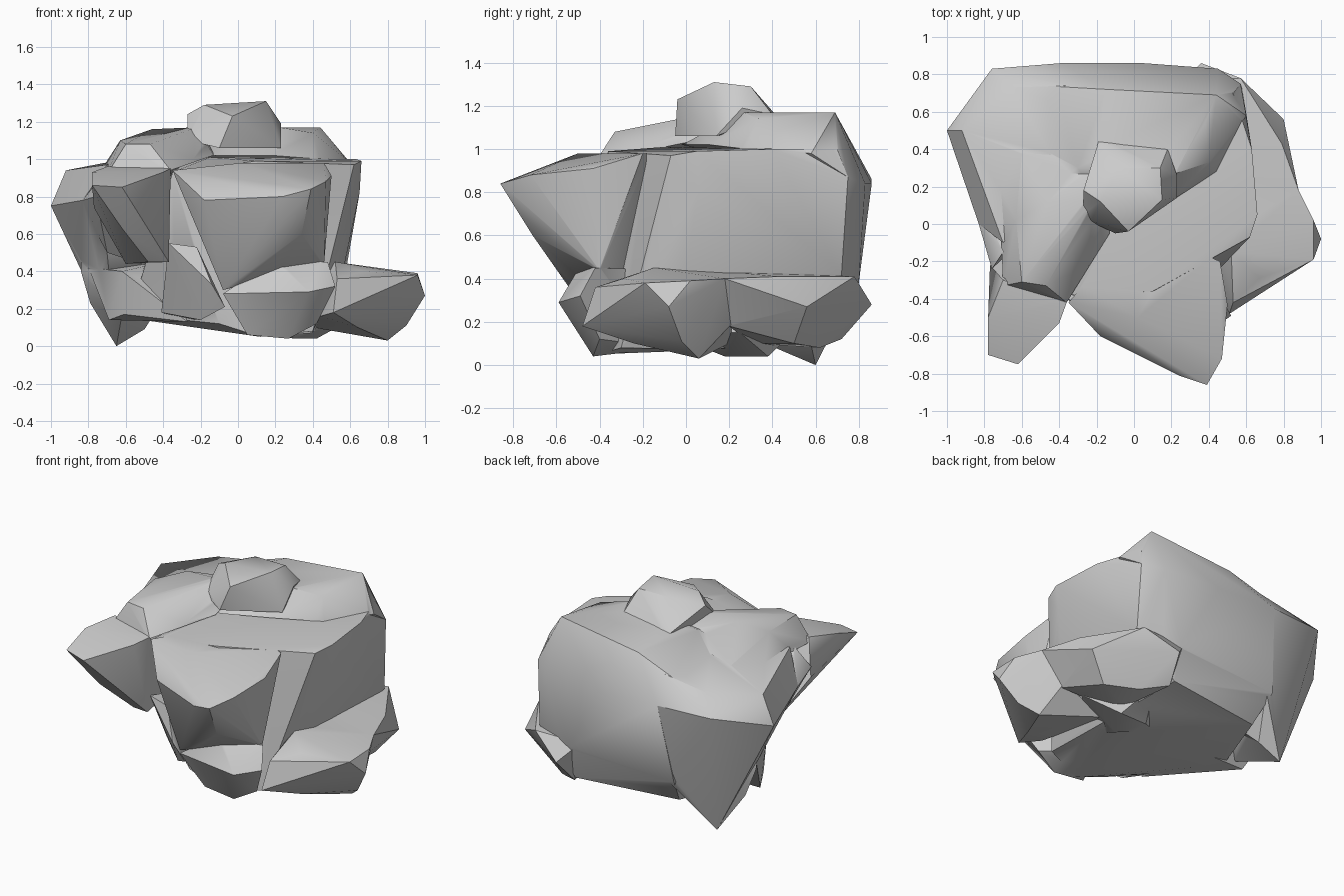
import bpy, bmesh, math


def chunk(name, pts):
    """Angular rock chunk: the convex hull of a few corner points."""
    bm = bmesh.new()
    for p in pts:
        bm.verts.new(p)
    bmesh.ops.convex_hull(bm, input=bm.verts[:])
    loose = [v for v in bm.verts if not v.link_faces]
    bmesh.ops.delete(bm, geom=loose, context='VERTS')
    bmesh.ops.recalc_face_normals(bm, faces=bm.faces[:])
    me = bpy.data.meshes.new(name)
    bm.to_mesh(me)
    bm.free()
    ob = bpy.data.objects.new(name, me)
    bpy.context.collection.objects.link(ob)
    return ob


# Main block with steep right and rear walls
boulder = chunk("boulder", [
    (.66, .05, .99), (.65, .06, .82), (.63, .40, 1.0), (.57, .75, .87),
    (.58, .72, .42), (.57, .0, .44), (.62, -.07, .97), (.45, .83, .84),
    (.05, .86, .84), (-.39, .86, .86), (.30, .80, .38), (-.45, .77, .33),
    (.53, .70, 1.0), (-.25, .70, 1.0), (-.15, -.10, 1.01), (-.35, -.38, .93),
    (.10, -.36, .99), (-.10, -.37, .12), (.12, -.40, .05), (.40, -.30, .08),
    (.40, .12, .07), (.30, .74, .15), (-.40, .64, .15), (-.58, .15, .15),
    (-.40, -.12, .15)])

# Raised rear plateau with a steep right side
plateau = chunk("plateau", [
    (.57, .75, .87), (.60, .58, .98), (.44, .28, 1.0), (.18, .11, 1.02),
    (-.12, -.02, 1.02), (-.50, .15, 1.0), (-.50, .74, .98), (.44, .69, 1.17),
    (.38, .54, 1.17), (.40, .33, 1.14), (.22, .27, 1.17), (-.15, .72, 1.10),
    (-.30, .30, 1.13), (.45, .83, .84), (.05, .86, .84), (-.39, .86, .86)])

# Left bulge tapering down to a spike
left_bulge = chunk("left_bulge", [
    (-1, .50, .75), (-.92, .50, .94), (-.76, .83, .86), (-.39, .86, .86),
    (-.83, .0, .78), (-.70, -.10, .97), (-.40, .30, 1.04), (-.65, .60, 0),
    (-.50, .58, .09), (-.84, .43, .46), (-.70, .10, .50), (-.40, .77, .33),
    (-.66, .73, .97), (-.35, .74, 1.02), (-.3, .3, .4)])
spike = chunk("spike", [
    (-.84, .44, .47), (-.84, .46, .40), (-.79, .50, .23), (-.65, .60, 0),
    (-.50, .58, .09), (-.62, .20, .17), (-.66, .70, .40), (-.40, .4, .40)])

# Overhanging ledge at the front left
left_prow = chunk("left_prow", [
    (-.78, -.70, .86), (-.62, -.75, .85), (-.40, -.53, .93), (-.36, -.42, .95),
    (-.78, -.50, .93), (-.70, -.30, .96), (-.77, -.22, .74), (-.62, -.58, .63),
    (-.37, -.43, .45), (-.48, -.42, .45), (-.60, -.05, .44), (-.40, .0, .50)])
left_wall = chunk("left_wall", [
    (-.83, .0, .78), (-.83, .12, .74), (-.76, -.24, .80), (-.70, .05, .50),
    (-.4, .1, .4), (-.4, .1, .9), (-.70, -.15, .95)])

# Low foot under the left side and the lump beside it
left_foot = chunk("left_foot", [
    (-.80, .40, .42), (-.62, .03, .40), (-.61, .05, .17), (-.69, .20, .14),
    (-.27, -.25, .13), (-.40, -.12, .17), (-.40, .20, .14), (-.40, .20, .45)])
left_lump = chunk("left_lump", [
    (-.37, -.40, .55), (-.22, -.43, .53), (-.14, -.49, .33), (-.41, -.17, .18),
    (-.20, -.35, .14), (-.07, -.46, .21), (-.3, -.1, .5), (-.3, -.1, .15)])

# Large overhanging front nose
front_prow = chunk("front_prow", [
    (.39, -.86, .84), (.24, -.81, .80), (-.02, -.66, .76), (-.18, -.60, .78),
    (-.35, -.42, .94), (.02, -.50, .98), (.12, -.61, .93), (.47, -.72, .88),
    (.50, -.43, .91), (.46, -.20, .98), (.34, -.71, .60), (-.08, -.50, .30),
    (.25, -.50, .42), (.46, -.40, .44), (.0, .0, .98), (.0, .0, .40)])

# Foot below the nose
front_foot = chunk("front_foot", [
    (.19, -.49, .46), (.48, -.42, .45), (.52, -.49, .32), (.38, -.59, .29),
    (.27, -.43, .04), (.42, -.40, .12), (.05, -.42, .06), (-.08, -.50, .28),
    (.2, -.1, .08), (.2, -.1, .44)])

# Wide shelf along the lower right, in a front and a back half
shelf_front = chunk("shelf_front", [
    (1, -.08, .27), (.96, -.19, .38), (.67, -.29, .40), (.53, -.42, .36),
    (.96, .02, .39), (.88, .18, .40), (.52, -.15, .45), (.80, .06, .03),
    (.90, -.02, .11), (.64, -.24, .10), (.51, -.48, .18), (.44, -.34, .16),
    (.74, .22, .20), (.40, .20, .10), (.40, .20, .44)])
shelf_back = chunk("shelf_back", [
    (.88, .18, .40), (.79, .43, .41), (.80, .56, .27), (.57, .78, .41),
    (.36, .86, .28), (.32, .72, .12), (.48, .62, .08), (.66, .50, .10),
    (.74, .20, .18), (.40, .30, .10), (.40, .10, .44), (.25, .76, .40)])
under_lump = chunk("under_lump", [
    (.30, .18, .04), (.42, .38, .04), (.20, .35, .06), (.62, .25, .15),
    (.3, .55, .2), (.0, .2, .15), (.3, -.1, .15), (.3, .3, .4)])

# Knob on the summit with a shoulder on its right
knob = chunk("knob", [
    (-.18, .12, 1.29), (.15, .13, 1.31), (.14, .30, 1.29), (-.08, .30, 1.29),
    (-.27, .03, 1.10), (-.10, -.05, 1.06), (-.03, -.04, 1.23), (.23, .14, 1.06),
    (.23, .26, 1.19), (.18, .40, 1.16), (-.19, .44, 1.13), (-.27, .18, 1.24)])

# Hump on the left of the summit
hump = chunk("hump", [
    (-.60, -.31, 1.08), (-.47, -.33, 1.08), (-.63, .02, 1.10), (-.46, .12, 1.16),
    (-.22, .12, 1.17), (-.70, -.33, .92), (-.36, -.42, .94), (-.72, .20, .96),
    (-.60, .38, 1.0), (-.15, .35, 1.10), (-.13, -.05, 1.02), (-.24, -.22, 1.0)])

# Fuse all chunks into one rock
bpy.context.view_layer.objects.active = boulder
for part in (plateau, left_bulge, spike, left_wall, left_prow, left_foot,
             left_lump, front_prow, front_foot, shelf_front, shelf_back,
             under_lump, hump, knob):
    mod = boulder.modifiers.new("fuse", 'BOOLEAN')
    mod.operation = 'UNION'
    mod.solver = 'EXACT'
    mod.object = part
    bpy.ops.object.modifier_apply(modifier=mod.name)
    bpy.data.objects.remove(part)

# Soft shading between the crisp ridges
for o in bpy.context.selected_objects:
    o.select_set(False)
boulder.select_set(True)
bpy.ops.object.shade_smooth_by_angle(angle=math.radians(35))
